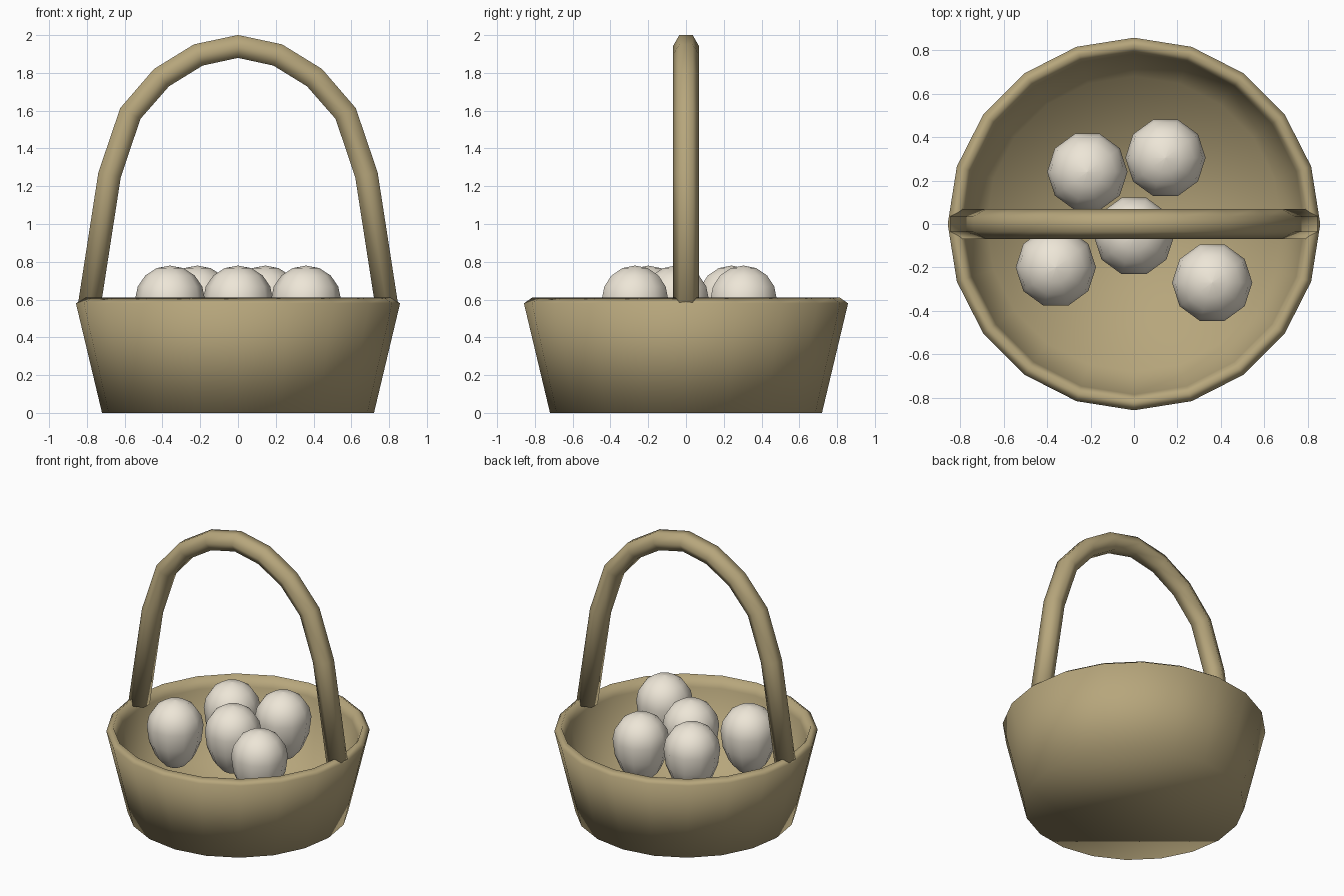
import bpy, bmesh, math
from mathutils import Vector

if "Cube" in bpy.data.objects:
    bpy.data.objects.remove(bpy.data.objects["Cube"])


def material(name, rgb):
    m = bpy.data.materials.new(name)
    m.diffuse_color = (*rgb, 1)
    m.use_nodes = True
    m.node_tree.nodes["Principled BSDF"].inputs["Base Color"].default_value = m.diffuse_color
    return m


WICKER = material("wicker", (0.47, 0.38, 0.2))
SHELL = material("shell", (0.85, 0.79, 0.68))


def loft(name, rings, mat, loc=(0, 0, 0)):
    """Skin a list of equal vertex rings, cap both ends, shade smooth."""
    bm = bmesh.new()
    vr = [[bm.verts.new(p) for p in ring] for ring in rings]
    n = len(vr[0])
    for a, b in zip(vr, vr[1:]):
        for i in range(n):
            j = (i + 1) % n
            bm.faces.new((a[i], a[j], b[j], b[i]))
    bm.faces.new(vr[0][::-1])
    bm.faces.new(vr[-1])
    bmesh.ops.recalc_face_normals(bm, faces=bm.faces)
    for f in bm.faces:
        f.smooth = True
    me = bpy.data.meshes.new(name)
    bm.to_mesh(me)
    bm.free()
    me.materials.append(mat)
    ob = bpy.data.objects.new(name, me)
    ob.location = loc
    bpy.context.collection.objects.link(ob)
    return ob


def circle(r, z, n):
    return [(r * math.cos(math.tau * i / n), r * math.sin(math.tau * i / n), z)
            for i in range(n)]


# Basket: flared wall, thin rim, inner wall down to the floor
basket_profile = [(0.72, 0), (0.858, 0.58), (0.815, 0.61), (0.785, 0.53), (0.68, 0.06)]
loft("basket", [circle(r, z, 20) for r, z in basket_profile], WICKER)

# Handle: hexagonal tube swept along a mirrored arch
half = [(0.787, 0.57), (0.68, 1.26), (0.57, 1.585), (0.405, 1.775), (0.21, 1.895)]
path = [Vector((x, 0, z)) for x, z in half + [(0, 1.94)] + [(-x, z) for x, z in half[::-1]]]
rings = []
for i, p in enumerate(path):
    t = (path[min(i + 1, len(path) - 1)] - path[max(i - 1, 0)]).normalized()
    side = Vector((t.z, 0, -t.x))
    rings.append([p + 0.07 * (math.cos(k * math.pi / 3) * Vector((0, 1, 0))
                              + math.sin(k * math.pi / 3) * side) for k in range(6)])
loft("handle", rings, WICKER)

# Eggs: round top, longer tapering bottom, tiny rings at the poles
egg_rings = []
for k in range(9):
    a = math.pi * k / 8
    z = math.cos(a) * (0.18 if k <= 4 else 0.3)
    egg_rings.append(circle(max(0.185 * math.sin(a), 1e-4), z, 10))
for i, (x, y) in enumerate([(-0.36, -0.2), (-0.215, 0.24), (0.145, 0.305),
                            (0, -0.055), (0.36, -0.27)]):
    loft(f"egg_{i + 1}", egg_rings, SHELL, (x, y, 0.6))
